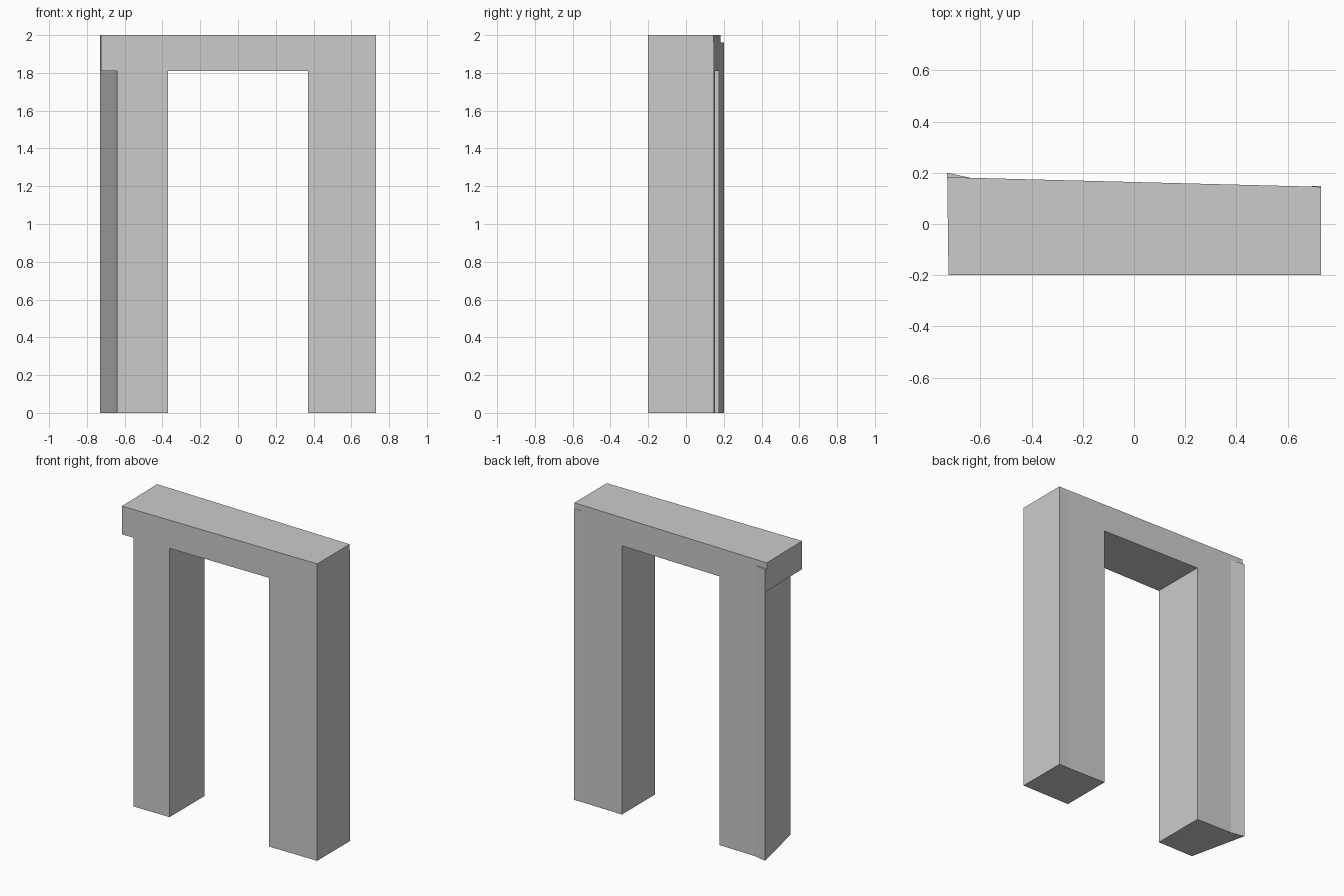
import bpy
import bmesh

cube = bpy.data.objects.get("Cube")
if cube:
    bpy.data.objects.remove(cube, do_unlink=True)

grey = bpy.data.materials.new("plain_grey")
grey.use_nodes = True
COLOUR = (0.6, 0.6, 0.6, 1.0)
grey.diffuse_color = COLOUR
grey.node_tree.nodes["Principled BSDF"].inputs["Base Color"].default_value = COLOUR

FRONT = -0.2
SOFFIT = 1.81
TOP = 2.0
HALF = 0.73
OPENING = 0.37
FIN_TOP = 1.96


def back(x):
    """Depth of the slightly skewed rear face at a given x."""
    return 0.164 - 0.0257 * x


def prism(name, footprint, bottom, top):
    """Extrude a plan outline into a flat-sided solid."""
    bm = bmesh.new()
    base = bm.faces.new([bm.verts.new((x, y, bottom)) for x, y in footprint])
    result = bmesh.ops.extrude_face_region(bm, geom=[base], use_keep_orig=True)
    for v in result["geom"]:
        if isinstance(v, bmesh.types.BMVert):
            v.co.z = top
    bmesh.ops.recalc_face_normals(bm, faces=bm.faces[:])
    mesh = bpy.data.meshes.new(name)
    bm.to_mesh(mesh)
    bm.free()
    mesh.materials.append(grey)
    obj = bpy.data.objects.new(name, mesh)
    bpy.context.collection.objects.link(obj)
    return obj


# Beam across the top
prism("lintel", [(-0.725, FRONT), (HALF, FRONT), (HALF, back(HALF)),
                 (-HALF, back(-HALF))], SOFFIT, TOP)

# Straight leg
prism("left_leg", [(OPENING, FRONT), (HALF, FRONT), (HALF, 0.148),
                   (0.66, back(0.66)), (OPENING, back(OPENING))], 0, SOFFIT)

# Leg with a slanted outer side and a flared rear corner
prism("right_leg", [(-0.64, FRONT), (-OPENING, FRONT), (-OPENING, back(-OPENING)),
                    (-0.64, back(-0.64)), (-HALF, 0.2)], 0, SOFFIT)

# Rear corner slivers that run up behind the lintel
prism("right_corner_fin", [(-0.64, back(-0.64)), (-HALF, 0.2),
                           (-HALF, back(-HALF))], SOFFIT, FIN_TOP)
prism("left_corner_fin", [(0.66, back(0.66)), (HALF, back(HALF)),
                          (HALF, 0.148)], SOFFIT, FIN_TOP)
